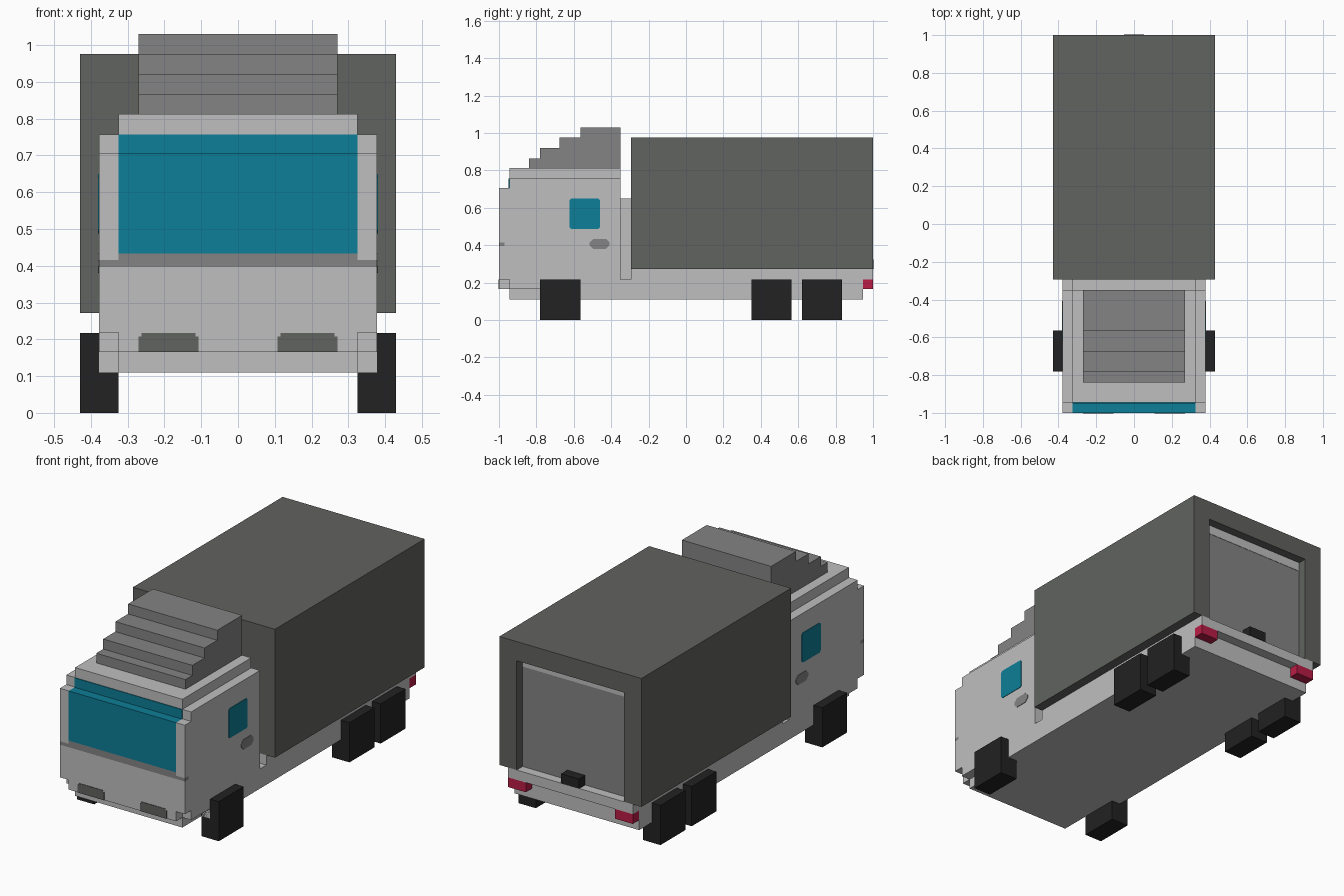
import bpy
import bmesh

default = bpy.data.objects.get("Cube")
if default:
    bpy.data.objects.remove(default, do_unlink=True)


def material(name, rgb):
    m = bpy.data.materials.new(name)
    m.use_nodes = True
    m.diffuse_color = (*rgb, 1)
    m.node_tree.nodes["Principled BSDF"].inputs["Base Color"].default_value = (*rgb, 1)
    return m


LIGHT = material("light_grey", (0.52, 0.52, 0.52))
GREY = material("mid_grey", (0.23, 0.23, 0.23))
DARK = material("cargo_grey", (0.12, 0.125, 0.115))
TEAL = material("glass_teal", (0.004, 0.21, 0.31))
BLACK = material("tyre_black", (0.016, 0.016, 0.016))
RED = material("lamp_red", (0.49, 0.012, 0.06))


def finish(name, bm, mat):
    bmesh.ops.recalc_face_normals(bm, faces=bm.faces)
    me = bpy.data.meshes.new(name)
    bm.to_mesh(me)
    bm.free()
    me.materials.append(mat)
    ob = bpy.data.objects.new(name, me)
    bpy.context.collection.objects.link(ob)
    return ob


def box(name, mat, x, y, z):
    """Axis-aligned block from (min, max) ranges."""
    bm = bmesh.new()
    bmesh.ops.create_cube(bm, size=1)
    for v in bm.verts:
        v.co = [r[0] + (c + 0.5) * (r[1] - r[0]) for c, r in zip(v.co, (x, y, z))]
    return finish(name, bm, mat)


def wide(name, mat, half, y, z):
    """Block centred on x = 0."""
    return box(name, mat, (-half, half), y, z)


def pair(name, mat, x, y, z):
    """The same block on both sides."""
    box("left_" + name, mat, x, y, z)
    box("right_" + name, mat, (-x[1], -x[0]), y, z)


def side_plates(name, mat, y, z, cut):
    """Thin plates with clipped corners on both cab sides."""
    (a, b), (c, d) = y, z
    outline = [(a + cut, c), (b - cut, c), (b, c + cut), (b, d - cut),
               (b - cut, d), (a + cut, d), (a, d - cut), (a, c + cut)]
    for side, s in (("left_", 1), ("right_", -1)):
        bm = bmesh.new()
        face = bm.faces.new([bm.verts.new((s * 0.376, p, q)) for p, q in outline])
        ext = bmesh.ops.extrude_face_region(bm, geom=[face])
        for v in ext["geom"]:
            if isinstance(v, bmesh.types.BMVert):
                v.co.x = s * 0.381
        finish(side + name, bm, mat)


# Chassis, narrower ahead of the front wheels
wide("chassis", LIGHT, 0.378, (-0.78, 0.945), (0.11, 0.218))
wide("chassis_nose", LIGHT, 0.325, (-0.945, -0.78), (0.11, 0.165))
wide("cargo_bed", LIGHT, 0.378, (-0.295, 1.0), (0.218, 0.272))

# Cab
wide("cab_body", LIGHT, 0.378, (-0.945, -0.35), (0.218, 0.757))
wide("cab_front_sill", LIGHT, 0.378, (-0.945, -0.78), (0.165, 0.218))
wide("cab_roof", LIGHT, 0.325, (-0.945, -0.35), (0.757, 0.812))
wide("front_bumper", LIGHT, 0.325, (-1.0, -0.945), (0.165, 0.218))
wide("front_panel", LIGHT, 0.378, (-1.0, -0.945), (0.218, 0.397))
pair("windscreen_post", LIGHT, (0.325, 0.378), (-1.0, -0.945), (0.415, 0.705))
wide("post_base", LIGHT, 0.378, (-0.97, -0.945), (0.397, 0.415))
wide("cab_connector", LIGHT, 0.325, (-0.35, -0.295), (0.218, 0.65))

# Windscreen, trim strip and headlights
wide("trim_strip", GREY, 0.378, (-1.0, -0.97), (0.397, 0.415))
wide("trim_strip_top", GREY, 0.325, (-1.0, -0.945), (0.415, 0.433))
wide("windscreen", TEAL, 0.325, (-1.0, -0.945), (0.433, 0.705))
wide("windscreen_top", TEAL, 0.325, (-0.949, -0.944), (0.705, 0.757))
pair("headlight", DARK, (0.108, 0.27), (-1.003, -0.998), (0.165, 0.208))
pair("headlight_top", DARK, (0.116, 0.262), (-1.003, -0.998), (0.208, 0.217))

# Side windows and door handles
side_plates("side_window", TEAL, (-0.622, -0.46), (0.488, 0.65), 0.008)
side_plates("door_handle", GREY, (-0.515, -0.408), (0.38, 0.434), 0.02)

# Stepped roof fairing
steps = [(-0.84, 0.865), (-0.78, 0.92), (-0.675, 0.975), (-0.565, 1.03)]
base = 0.812
for i, (front, top) in enumerate(steps):
    wide(f"roof_fairing_step_{i + 1}", GREY, 0.27, (front, -0.35), (base, top))
    base = top

# Cargo box with a recessed rear door
wide("cargo_box", DARK, 0.43, (-0.295, 0.945), (0.272, 0.975))
pair("door_post", DARK, (0.325, 0.43), (0.945, 1.0), (0.272, 0.975))
wide("door_lintel", DARK, 0.325, (0.945, 1.0), (0.87, 0.975))
wide("rear_door", GREY, 0.325, (0.944, 0.949), (0.272, 0.82))
wide("door_header", LIGHT, 0.325, (0.944, 0.951), (0.82, 0.87))

# Rear lamps and door latch
pair("rear_lamp", RED, (0.27, 0.378), (0.945, 1.0), (0.165, 0.218))
wide("door_latch", BLACK, 0.054, (0.949, 1.003), (0.272, 0.325))

# Wheels
for label, y in (("front", -0.78), ("middle", 0.35), ("rear", 0.62)):
    pair(label + "_wheel", BLACK, (0.325, 0.43), (y, y + 0.215), (0.0, 0.217))
